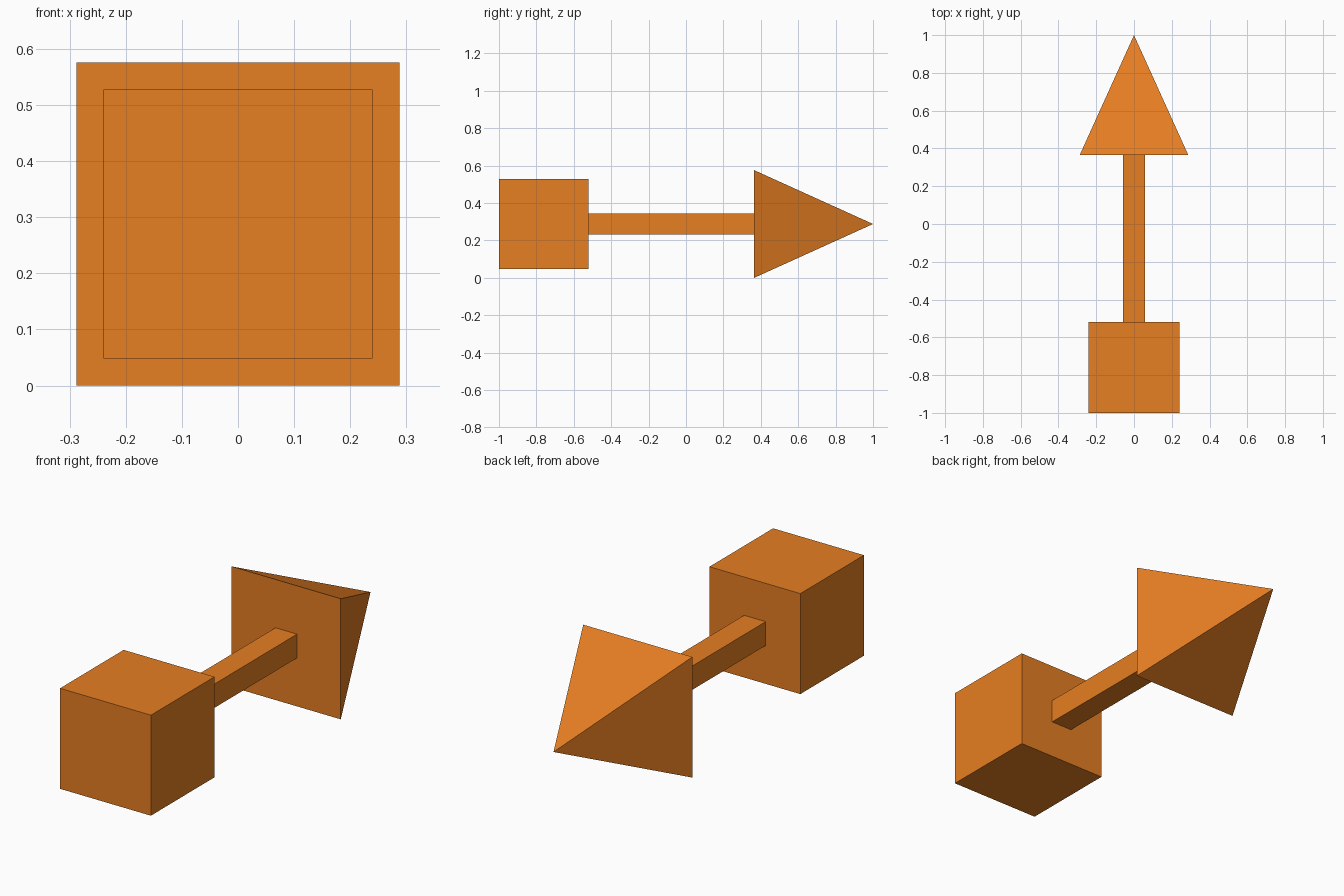
import bpy, bmesh, math
from mathutils import Matrix

if "Cube" in bpy.data.objects:
    bpy.data.objects.remove(bpy.data.objects["Cube"])

MID_Z = 0.288          # height of the common axis

orange = bpy.data.materials.new("orange")
orange.diffuse_color = (0.79, 0.209, 0.016, 1.0)
orange.use_nodes = True
orange.node_tree.nodes["Principled BSDF"].inputs["Base Color"].default_value = orange.diffuse_color


def square_part(name, y0, y1, half0, half1):
    """Square-section solid along y, from half-width half0 at y0 to half1 at y1."""
    bm = bmesh.new()
    r = math.sqrt(2)
    bmesh.ops.create_cone(bm, cap_ends=True, segments=4, radius1=half0 * r,
                          radius2=half1 * r, depth=y1 - y0)
    # Square the section to the axes, then lay the solid along +y
    turn = Matrix.Rotation(-math.pi / 2, 4, 'X') @ Matrix.Rotation(math.pi / 4, 4, 'Z')
    bmesh.ops.transform(bm, matrix=turn, verts=bm.verts)
    bmesh.ops.remove_doubles(bm, verts=bm.verts, dist=1e-5)
    bmesh.ops.recalc_face_normals(bm, faces=bm.faces)
    mesh = bpy.data.meshes.new(name)
    bm.to_mesh(mesh)
    bm.free()
    mesh.materials.append(orange)
    obj = bpy.data.objects.new(name, mesh)
    obj.location = (0, (y0 + y1) / 2, MID_Z)
    bpy.context.collection.objects.link(obj)
    return obj


# Cube at the tail, thin square shaft, pyramid at the tip
square_part("tail_cube", -1.0, -0.52, 0.24, 0.24)
square_part("shaft", -0.52, 0.364, 0.057, 0.057)
square_part("arrow_head", 0.364, 1.0, 0.288, 0.0)
